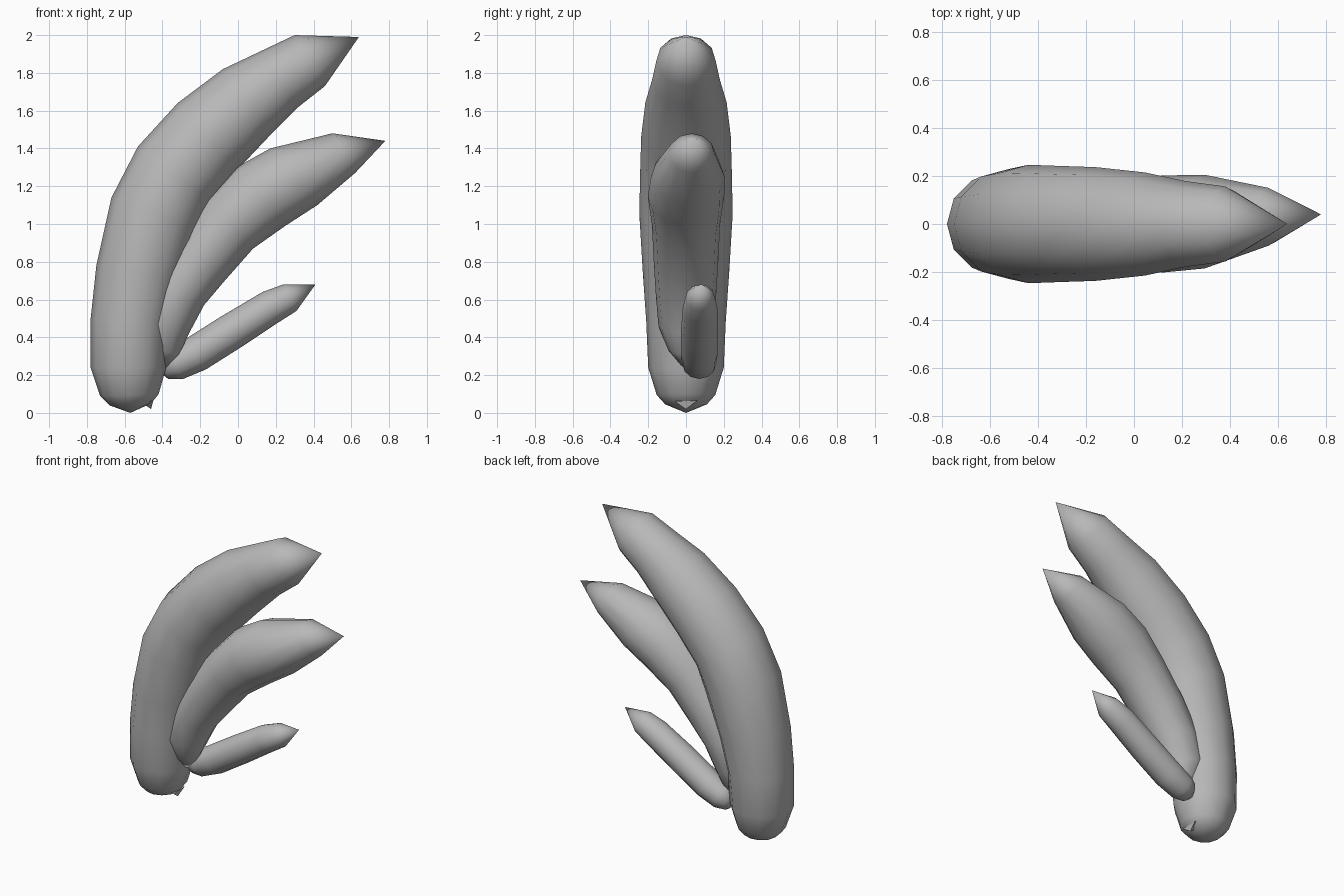
import bpy, bmesh, math
from mathutils import Vector

if "Cube" in bpy.data.objects:
    bpy.data.objects.remove(bpy.data.objects["Cube"])

SIDES = 12

# Mid grey skin
grey = bpy.data.materials.new("mid_grey")
grey.diffuse_color = (0.48, 0.48, 0.48, 1)
grey.use_nodes = True
grey.node_tree.nodes["Principled BSDF"].inputs["Base Color"].default_value = grey.diffuse_color


def finish(name, bm):
    """Turn a bmesh into a named, shaded object."""
    bmesh.ops.recalc_face_normals(bm, faces=bm.faces)
    mesh = bpy.data.meshes.new(name)
    bm.to_mesh(mesh)
    bm.free()
    mesh.materials.append(grey)
    obj = bpy.data.objects.new(name, mesh)
    bpy.context.collection.objects.link(obj)
    for o in bpy.context.selected_objects:
        o.select_set(False)
    obj.select_set(True)
    bpy.context.view_layer.objects.active = obj
    bpy.ops.object.shade_smooth_by_angle(angle=math.radians(50))


def horn(name, base, sections, tip):
    """Loft round sections; each is outer x,z, inner x,z, centre y."""
    bm = bmesh.new()
    rings = []
    for ox, oz, ix, iz, y in sections:
        a, b = Vector((ox, y, oz)), Vector((ix, y, iz))
        centre, half = (a + b) / 2, (a - b) / 2
        side = Vector((0, half.length, 0))
        rings.append([bm.verts.new(centre + half * math.cos(t) + side * math.sin(t))
                      for t in (2 * math.pi * k / SIDES for k in range(SIDES))])
    first, last = bm.verts.new(base), bm.verts.new(tip)
    for k in range(SIDES):
        n = (k + 1) % SIDES
        bm.faces.new((first, rings[0][n], rings[0][k]))
        bm.faces.new((last, rings[-1][k], rings[-1][n]))
        for r, s in zip(rings, rings[1:]):
            bm.faces.new((r[k], r[n], s[n], s[k]))
    finish(name, bm)


# Tall main horn
horn("large_horn", (-0.57, 0, 0.0), [
    (-0.68, 0.04, -0.46, 0.05, 0),
    (-0.73, 0.09, -0.42, 0.10, 0),
    (-0.78, 0.24, -0.38, 0.24, 0),
    (-0.78, 0.50, -0.36, 0.47, 0),
    (-0.75, 0.78, -0.30, 0.70, 0),
    (-0.67, 1.14, -0.21, 0.96, 0),
    (-0.53, 1.41, -0.14, 1.12, 0),
    (-0.32, 1.64, 0.00, 1.29, 0),
    (-0.08, 1.82, 0.17, 1.47, 0),
    (0.11, 1.91, 0.32, 1.62, 0),
    (0.30, 2.00, 0.46, 1.73, 0),
], (0.64, 0, 1.99))

# Middle horn growing out of its inner side
horn("middle_horn", (-0.40, 0.0, 0.22), [
    (-0.49, 0.35, -0.31, 0.31, 0.0),
    (-0.54, 0.50, -0.26, 0.42, 0.0),
    (-0.48, 0.68, -0.18, 0.57, 0.0),
    (-0.34, 0.91, -0.07, 0.70, 0.0),
    (-0.17, 1.13, 0.08, 0.87, 0.0),
    (-0.01, 1.30, 0.25, 0.99, 0.0),
    (0.17, 1.40, 0.42, 1.10, 0.01),
    (0.50, 1.48, 0.62, 1.27, 0.03),
], (0.78, 0.04, 1.44))

# Small lower horn
horn("small_horn", (-0.42, 0.07, 0.22), [
    (-0.40, 0.31, -0.37, 0.18, 0.07),
    (-0.37, 0.34, -0.29, 0.18, 0.07),
    (-0.28, 0.39, -0.17, 0.23, 0.07),
    (-0.09, 0.51, 0.02, 0.35, 0.07),
    (0.13, 0.64, 0.20, 0.47, 0.075),
    (0.24, 0.68, 0.31, 0.54, 0.075),
], (0.41, 0.08, 0.68))

# Tiny wedge showing just through the foot
bm = bmesh.new()
pts = [(-0.45, -0.06, 0.06), (-0.45, 0.06, 0.065), (-0.46, 0, 0.02), (-0.55, 0, 0.08)]
v = [bm.verts.new(p) for p in pts]
for f in ((0, 1, 2), (0, 3, 1), (1, 3, 2), (2, 3, 0)):
    bm.faces.new([v[i] for i in f])
finish("foot_nub", bm)
